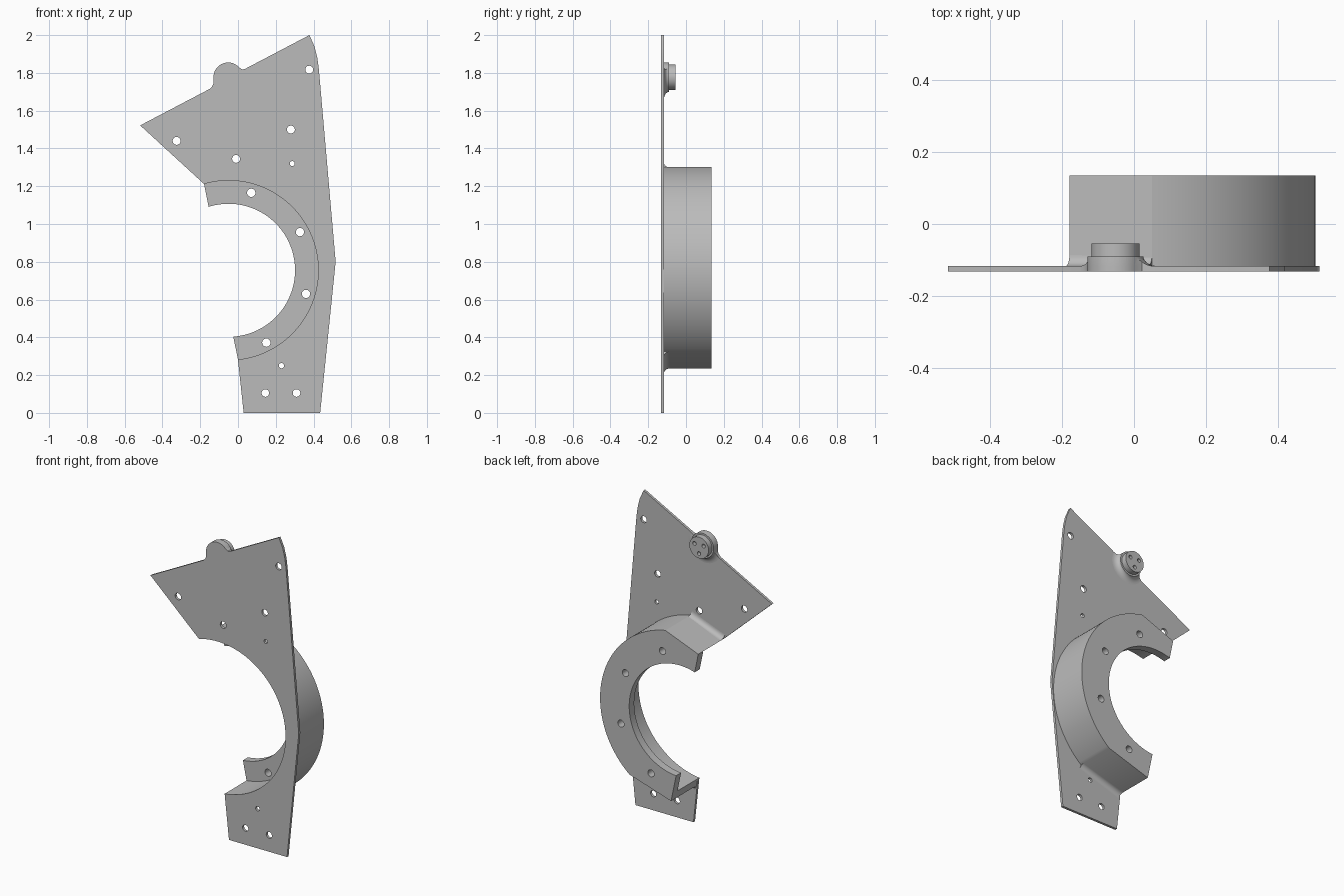
import bpy, bmesh
from math import sin, cos, pi, radians, atan2
from mathutils import Vector

cube = bpy.data.objects.get("Cube")
if cube:
    bpy.data.objects.remove(cube)

grey = bpy.data.materials.new("matte grey")
grey.use_nodes = True
colour = (0.5, 0.5, 0.5, 1)
grey.diffuse_color = colour
grey.node_tree.nodes["Principled BSDF"].inputs["Base Color"].default_value = colour

FRONT, SEAT, STEP, BACK = -0.133, -0.117, 0.085, 0.135
CENTRE = (-0.05, 0.755)
R_OUT, R_BORE, R_LIP = 0.555, 0.475, 0.352
BOSS, R_BOSS = (-0.052, 1.777), 0.078


def finish(bm, name):
    bmesh.ops.recalc_face_normals(bm, faces=bm.faces)
    mesh = bpy.data.meshes.new(name)
    bm.to_mesh(mesh)
    bm.free()
    mesh.materials.append(grey)
    ob = bpy.data.objects.new(name, mesh)
    bpy.context.collection.objects.link(ob)
    return ob


def loft(bm, rings):
    """Closed solid through matching rings of points."""
    loops = [[bm.verts.new(p) for p in ring] for ring in rings]
    bm.faces.new(loops[0])
    bm.faces.new(loops[-1])
    for a, b in zip(loops, loops[1:]):
        for i in range(len(a)):
            j = (i + 1) % len(a)
            bm.faces.new((a[i], a[j], b[j], b[i]))


def prism(name, outline, y0, y1):
    bm = bmesh.new()
    loft(bm, [[(x, y, z) for x, z in outline] for y in (y0, y1)])
    return finish(bm, name)


def arc(centre, r, a0, a1, n):
    angles = [a0 + (a1 - a0) * i / n for i in range(n + 1)]
    return [(centre[0] + r * cos(a), centre[1] + r * sin(a)) for a in angles]


def ring_arc(r, start, end, n=72):
    """Arc about the housing centre between two points' directions."""
    a0, a1 = (atan2(p[1] - CENTRE[1], p[0] - CENTRE[0]) for p in (start, end))
    return arc(CENTRE, r, a0, a1, n)


def lathe(name, centre, profile, n=48):
    bm = bmesh.new()
    loft(bm, [[(x, y, z) for x, z in arc(centre, r, 0, 2 * pi, n)[:-1]]
              for r, y in profile])
    return finish(bm, name)


def boolean(ob, cutter, operation):
    cutter.hide_render = True
    mod = ob.modifiers.new("cut", "BOOLEAN")
    mod.operation, mod.solver, mod.object = operation, "EXACT", cutter
    bpy.ops.object.select_all(action="DESELECT")
    bpy.context.view_layer.objects.active = ob
    ob.select_set(True)
    bpy.ops.object.modifier_apply(modifier=mod.name)
    bpy.data.objects.remove(cutter)


def drill(ob, holes, y0, y1):
    bm = bmesh.new()
    for x, z, r in holes:
        circle = arc((x, z), r, 0, 2 * pi, 24)[:-1]
        loft(bm, [[(u, y, v) for u, v in circle] for y in (y0, y1)])
    boolean(ob, finish(bm, "drill"), "DIFFERENCE")


# Key corners of the housing
top_flat, top_end, top_lip = (0.05, 1.30), (-0.18, 1.212), (-0.155, 1.09)
low_flat, low_end, low_bore, low_lip = (0.30, 0.325), (0.01, 0.235), (0.0, 0.28), (-0.025, 0.40)

# Mounting plate with a rounded tab on its upper edge
outline = [(0.03, 0), (0.435, 0), (0.517, 0.80), (0.428, 1.82), (0.42, 1.88),
           (0.405, 1.94), (0.378, 2.0), (0.035, 1.82), (0.022, 1.818), (0.01, 1.826)]
outline += arc(BOSS, R_BOSS, radians(48), radians(188), 28)
outline += [(-0.129, 1.745), (-0.137, 1.728), (-0.15, 1.715), (-0.518, 1.522)]
outline += ring_arc(R_BORE, top_end, low_bore)
plate = prism("mounting_plate", outline, FRONT, SEAT)
drill(plate, [(-0.325, 1.44, 0.021), (-0.01, 1.345, 0.021), (0.28, 1.50, 0.021),
              (0.377, 1.817, 0.021), (0.287, 1.32, 0.013), (0.23, 0.25, 0.014),
              (0.145, 0.105, 0.02), (0.31, 0.105, 0.02)], -0.2, 0)

# Housing wall and inward lip
outer = ring_arc(R_OUT, low_flat, top_flat)
wall = prism("housing_wall", outer + ring_arc(R_BORE, top_end, low_bore) + [low_end],
             SEAT, STEP)
lip = prism("housing_lip", outer + [top_end] + ring_arc(R_LIP, top_lip, low_lip) + [low_end],
            STEP, BACK)
drill(lip, [(0.07, 1.165, 0.022), (0.328, 0.957, 0.022), (0.36, 0.63, 0.022),
            (0.15, 0.372, 0.022)], 0, 0.3)


# Fillets where the flat ends of the housing meet the plate
def fillet(name, p, q, r=0.03):
    p, q = Vector((p[0], 0, p[1])), Vector((q[0], 0, q[1]))
    normal = (q - p).cross(Vector((0, 1, 0))).normalized()
    if normal.dot(p - Vector((CENTRE[0], 0, CENTRE[1]))) < 0:
        normal.negate()
    profile = [(0, SEAT)]
    for i in range(9):
        a = pi / 2 * i / 8
        profile.append((r * (1 - sin(a)), SEAT + r * (1 - cos(a))))
    bm = bmesh.new()
    loft(bm, [[end + normal * d + Vector((0, y, 0)) for d, y in profile] for end in (p, q)])
    return finish(bm, name)


top_fillet = fillet("upper_fillet", top_flat, top_end)
low_fillet = fillet("lower_fillet", low_flat, low_end)

# Flared boss base, trimmed to the plate edge
flare = [(R_BOSS + 0.04 * (1 - sin(a)), SEAT + 0.027 * (1 - cos(a)))
         for a in [pi / 2 * i / 8 for i in range(9)]]
base = lathe("boss_base", BOSS, flare)
boolean(base, prism("trim", outline, FRONT, 0), "INTERSECT")

# Boss cap with three blind holes
cap = lathe("boss_cap", BOSS, [(0.067, -0.09), (0.067, -0.055)])
drill(cap, [(x, z, 0.012) for x, z in arc(BOSS, 0.037, pi / 6, pi * 3 / 2, 2)], -0.08, 0)

# Smooth curved walls, keep edges sharp
bpy.ops.object.select_all(action="DESELECT")
for ob in (plate, wall, lip, top_fillet, low_fillet, base, cap):
    ob.select_set(True)
bpy.context.view_layer.objects.active = plate
bpy.ops.object.shade_smooth_by_angle(angle=radians(30))
